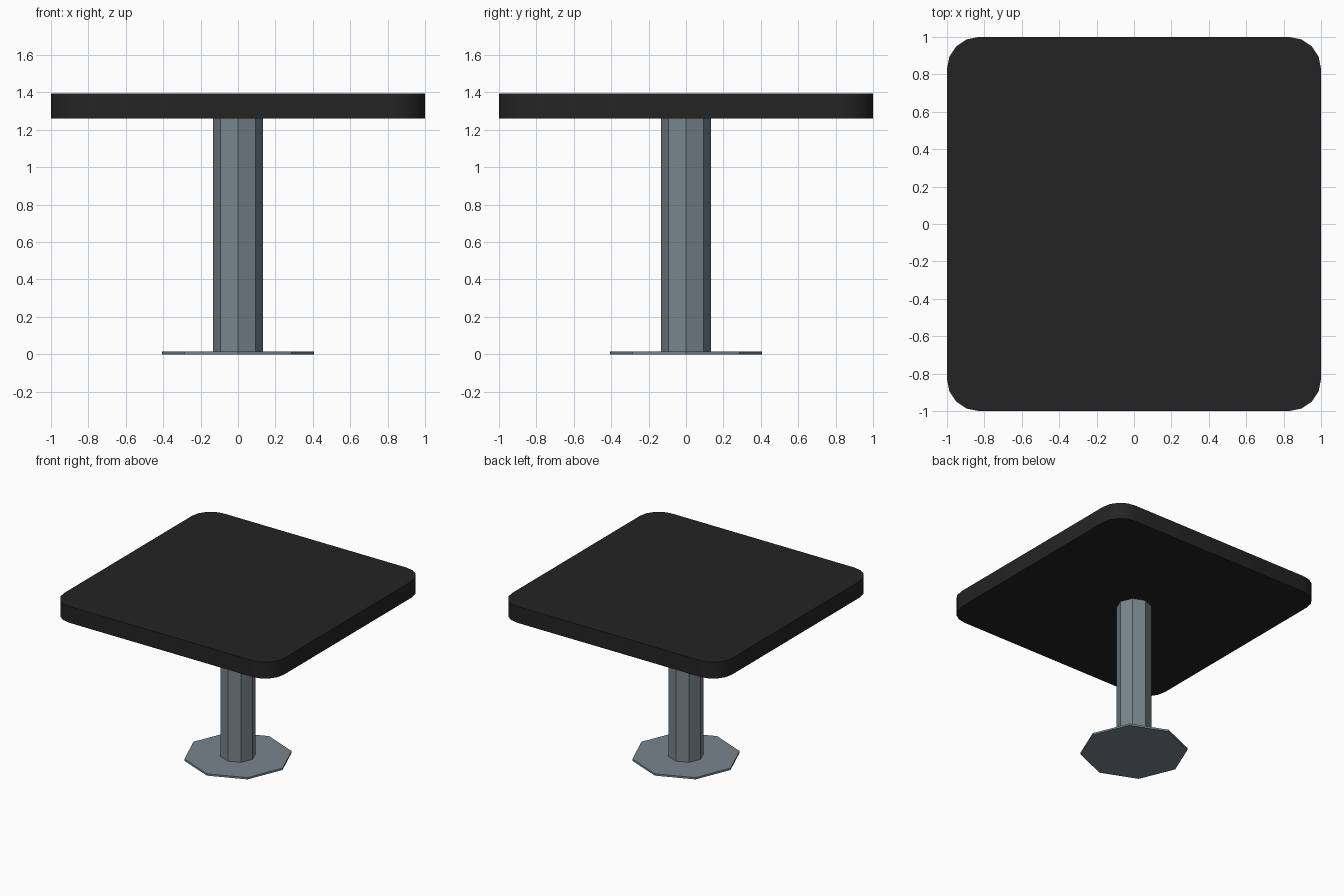
import bpy, bmesh, math

if "Cube" in bpy.data.objects:
    bpy.data.objects.remove(bpy.data.objects["Cube"])


def material(name, rgb):
    m = bpy.data.materials.new(name)
    m.diffuse_color = (*rgb, 1)
    m.use_nodes = True
    m.node_tree.nodes["Principled BSDF"].inputs["Base Color"].default_value = m.diffuse_color
    return m


steel = material("grey steel", (0.19, 0.235, 0.27))
black = material("black top", (0.0175, 0.0175, 0.0175))


def prism(name, outline, z0, z1, mat):
    """Extrude a closed outline from z0 to z1."""
    bm = bmesh.new()
    face = bm.faces.new([bm.verts.new((x, y, z0)) for x, y in outline])
    ext = bmesh.ops.extrude_face_region(bm, geom=[face], use_keep_orig=True)
    for v in ext["geom"]:
        if isinstance(v, bmesh.types.BMVert):
            v.co.z = z1
    bmesh.ops.recalc_face_normals(bm, faces=bm.faces)
    mesh = bpy.data.meshes.new(name)
    bm.to_mesh(mesh)
    bm.free()
    mesh.materials.append(mat)
    obj = bpy.data.objects.new(name, mesh)
    bpy.context.collection.objects.link(obj)
    return obj


def octagon(r):
    return [(r * math.cos(i * math.pi / 4), r * math.sin(i * math.pi / 4)) for i in range(8)]


def rounded_square(half, r, steps):
    pts = []
    for q, (sx, sy) in enumerate([(1, 1), (-1, 1), (-1, -1), (1, -1)]):
        for i in range(steps + 1):
            a = (q + i / steps) * math.pi / 2
            pts.append((sx * (half - r) + r * math.cos(a), sy * (half - r) + r * math.sin(a)))
    return pts


# Floor plate and column: flat-sided octagons
prism("base_plate", octagon(0.405), 0, 0.015, steel)
prism("column", octagon(0.133), 0.015, 1.26, steel)

# Table top with smooth rounded corners
top = prism("table_top", rounded_square(1.0, 0.17, 4), 1.26, 1.395, black)
bpy.context.view_layer.objects.active = top
top.select_set(True)
bpy.ops.object.shade_smooth_by_angle(angle=math.radians(35))
